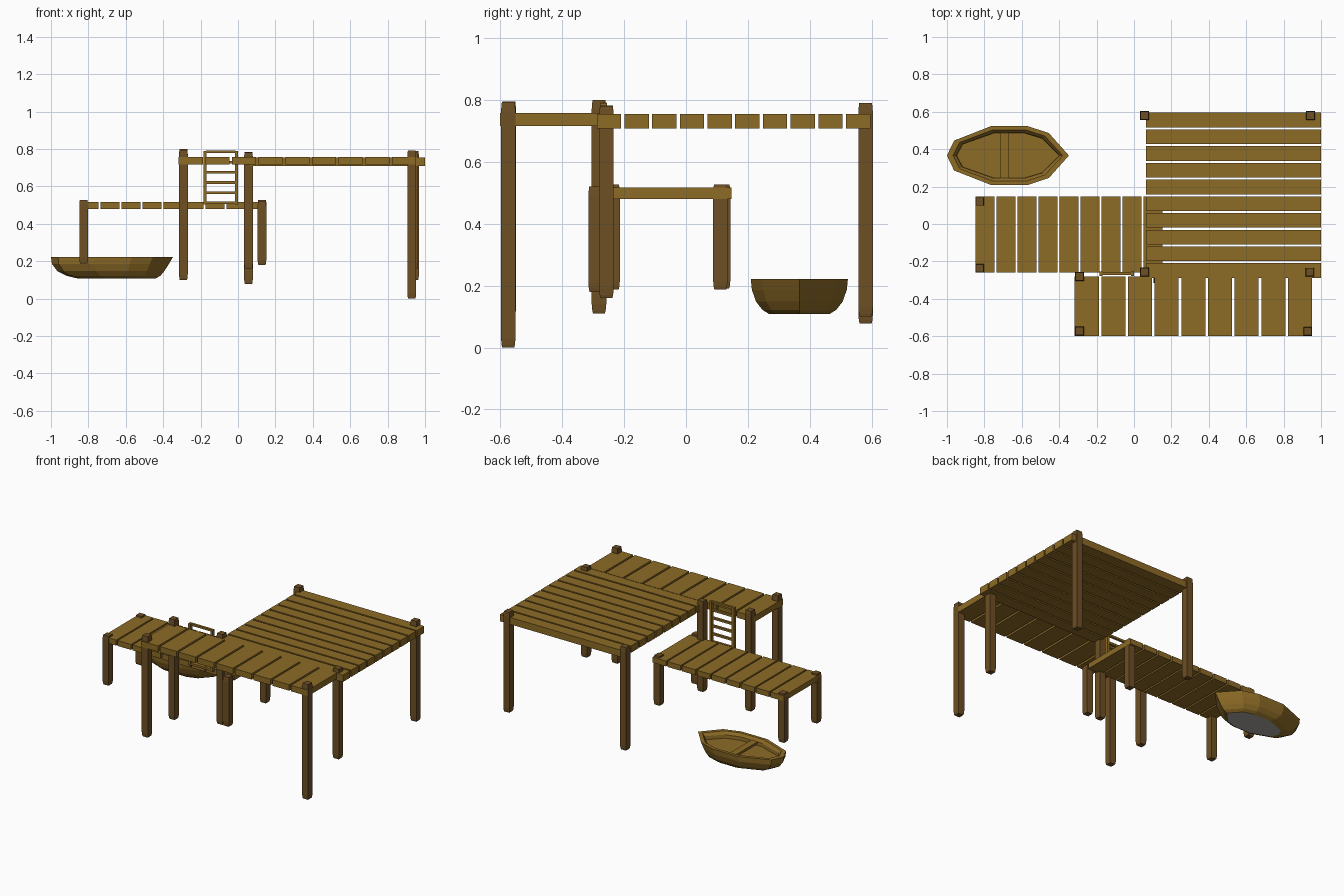
import bpy, bmesh, math

if "Cube" in bpy.data.objects:
    bpy.data.objects.remove(bpy.data.objects["Cube"])

def material(name, col):
    m = bpy.data.materials.new(name)
    m.diffuse_color = (*col, 1)
    m.use_nodes = True
    m.node_tree.nodes["Principled BSDF"].inputs["Base Color"].default_value = m.diffuse_color
    return m

PLANK = material("plank brown", (0.265, 0.145, 0.019))
POST = material("post dark brown", (0.155, 0.080, 0.018))
GREY = material("hull bottom grey", (0.42, 0.40, 0.36))

def finish(bm, name, mats):
    bmesh.ops.recalc_face_normals(bm, faces=bm.faces)
    me = bpy.data.meshes.new(name)
    bm.to_mesh(me)
    bm.free()
    for m in mats:
        me.materials.append(m)
    ob = bpy.data.objects.new(name, me)
    bpy.context.collection.objects.link(ob)
    return ob

def add_box(bm, x0, x1, y0, y1, z0, z1):
    r = bmesh.ops.create_cube(bm, size=1)
    for v in r["verts"]:
        v.co = ((x0 + x1) / 2 + v.co.x * (x1 - x0),
                (y0 + y1) / 2 + v.co.y * (y1 - y0),
                (z0 + z1) / 2 + v.co.z * (z1 - z0))

def bridge(bm, a, b):
    n = len(a)
    for i in range(n):
        j = (i + 1) % n
        bm.faces.new((a[i], a[j], b[j], b[i]))

def deck(name, along, x0, x1, y0, y1, z0, z1, count, gap):
    """Row of separate planks; 'along' is the axis the row repeats on."""
    bm = bmesh.new()
    lo, hi = (x0, x1) if along == "x" else (y0, y1)
    pitch = (hi - lo + gap) / count
    for i in range(count):
        a = lo + i * pitch
        b = a + pitch - gap
        if along == "x":
            add_box(bm, a, b, y0, y1, z0, z1)
        else:
            add_box(bm, x0, x1, a, b, z0, z1)
    return finish(bm, name, [PLANK])

def post(name, x, y, z0, z1, w=0.047):
    """Square post with slightly worn ends."""
    bm = bmesh.new()
    rings = []
    for z, s in ((z0, 0.82), (z0 + 0.01, 0.92), (z0 + 0.03, 1), (z1 - 0.03, 1),
                 (z1 - 0.01, 0.93), (z1, 0.88)):
        h = w * s / 2
        rings.append([bm.verts.new((x + sx * h, y + sy * h, z))
                      for sx, sy in ((-1, -1), (1, -1), (1, 1), (-1, 1))])
    for a, b in zip(rings, rings[1:]):
        bridge(bm, a, b)
    bm.faces.new(rings[0])
    bm.faces.new(rings[-1])
    finish(bm, name, [POST])

# Decks
deck("main_deck", "y", 0.063, 1.0, -0.288, 0.595, 0.708, 0.755, 10, 0.011)
deck("front_walkway", "x", -0.317, 0.952, -0.60, -0.282, 0.716, 0.757, 9, 0.014)
deck("lower_jetty", "x", -0.848, 0.152, -0.258, 0.147, 0.480, 0.517, 9, 0.011)

# Tall posts: x, y, bottom, top
for i, p in enumerate([(-0.292, -0.572, 0.10, 0.795), (-0.292, -0.281, 0.11, 0.80),
                       (0.056, -0.257, 0.16, 0.782), (0.056, 0.580, 0.077, 0.785),
                       (0.944, 0.580, 0.10, 0.79), (0.940, -0.257, 0.16, 0.78),
                       (0.929, -0.574, 0.0, 0.793)]):
    post(f"tall_post_{i + 1}", *p)

# Jetty posts
for i, p in enumerate([(-0.825, -0.237, 0.187, 0.527), (-0.825, 0.120, 0.19, 0.527),
                       (0.128, -0.292, 0.18, 0.52), (0.128, 0.111, 0.187, 0.527)]):
    post(f"jetty_post_{i + 1}", *p)

# Ladder
bm = bmesh.new()
for x in (-0.185, -0.016):
    add_box(bm, x, x + 0.017, -0.277, -0.255, 0.503, 0.79)
for i in range(6):
    z = 0.505 + i * 0.0545
    add_box(bm, -0.17, -0.014, -0.273, -0.257, z, z + 0.014)
finish(bm, "ladder", [PLANK])

# Rowing boat: one ten-sided outline lofted through hull, rim and inside
CX, CY = -0.674, 0.366
half = [(-1.0, 0.0), (-0.962, 0.08), (-0.765, 0.157), (-0.567, 0.157),
        (-0.455, 0.12), (-0.348, 0.0)]
outline = half + [(x, -y) for x, y in reversed(half[1:-1])]
# z, x scale, y scale, x shift
levels = [(0.108, 0.64, 0.62, 0.025), (0.122, 0.77, 0.76, 0.008), (0.148, 0.88, 0.89, -0.006),
          (0.186, 0.96, 0.975, -0.008), (0.222, 1, 1, 0), (0.222, 0.90, 0.87, 0),
          (0.203, 0.85, 0.77, 0), (0.180, 0.84, 0.76, 0)]
bm = bmesh.new()
rings = [[bm.verts.new((CX + (x - CX) * sx + d, CY + y * sy, z)) for x, y in outline]
         for z, sx, sy, d in levels]
for a, b in zip(rings, rings[1:]):
    bridge(bm, a, b)
bm.faces.new(rings[-1])
bottom = bm.faces.new(rings[0])
bottom.material_index = 1
finish(bm, "boat_hull", [PLANK, GREY])

# Boat seat
bm = bmesh.new()
add_box(bm, -0.716, -0.669, CY - 0.121, CY + 0.121, 0.190, 0.205)
finish(bm, "boat_seat", [PLANK])
